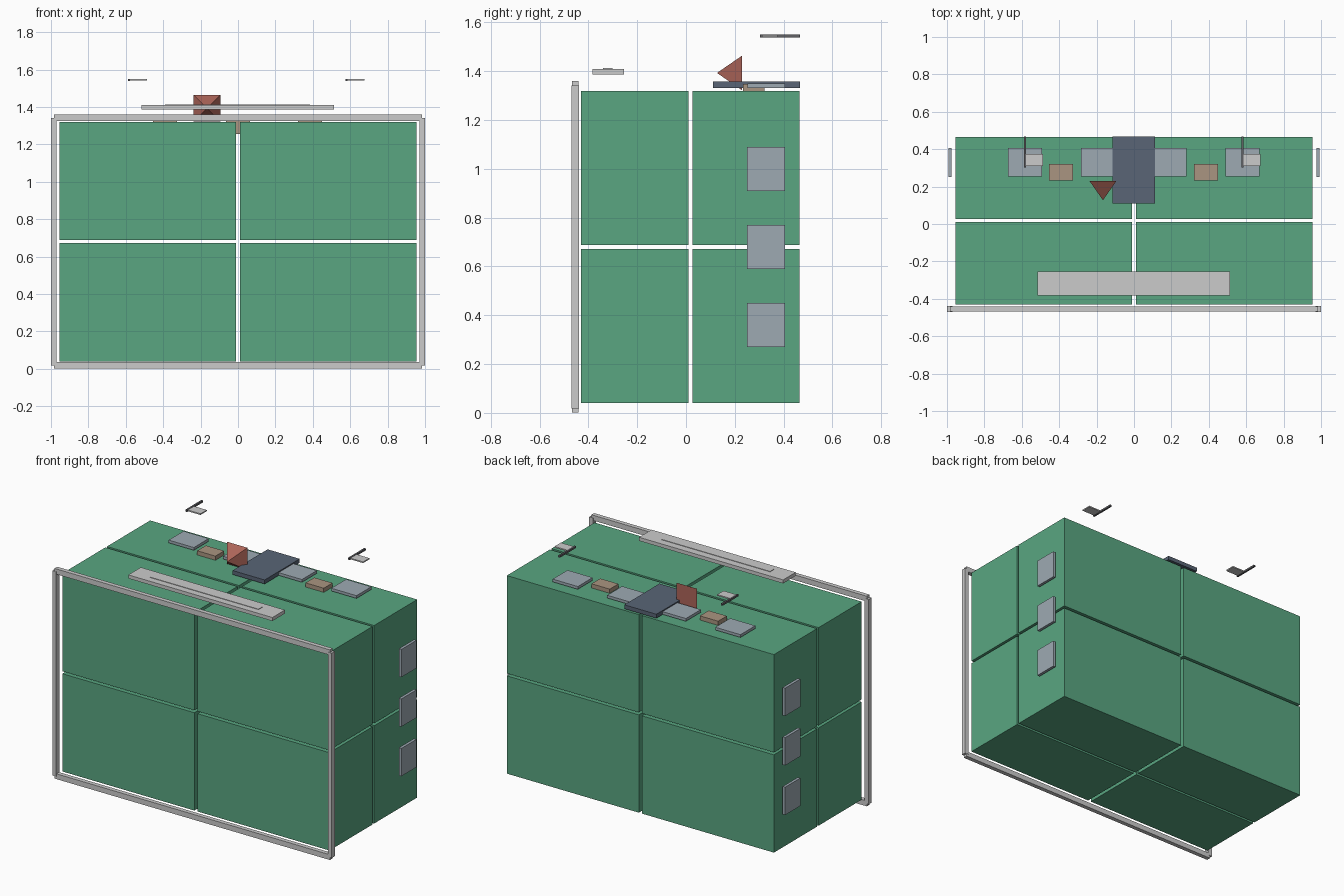
import bpy, bmesh

if "Cube" in bpy.data.objects:
    bpy.data.objects.remove(bpy.data.objects["Cube"])


def material(name, rgb):
    m = bpy.data.materials.new(name)
    m.diffuse_color = (*rgb, 1)
    m.use_nodes = True
    m.node_tree.nodes["Principled BSDF"].inputs["Base Color"].default_value = m.diffuse_color
    return m


GREEN = material("green", (0.10, 0.38, 0.22))
BLUE_GREY = material("blue_grey", (0.34, 0.40, 0.45))
SLATE = material("slate", (0.10, 0.13, 0.18))
TAN = material("tan", (0.40, 0.30, 0.22))
RED = material("red", (0.42, 0.13, 0.10))
DARK = material("dark_grey", (0.12, 0.12, 0.13))


def finish(name, bm, mat):
    bmesh.ops.recalc_face_normals(bm, faces=bm.faces)
    me = bpy.data.meshes.new(name)
    bm.to_mesh(me)
    bm.free()
    ob = bpy.data.objects.new(name, me)
    bpy.context.collection.objects.link(ob)
    if mat:
        me.materials.append(mat)
    return ob


def box(name, x, y, z, mat=None):
    """Box from (min, max) ranges on each axis."""
    bm = bmesh.new()
    bmesh.ops.create_cube(bm, size=1)
    for v in bm.verts:
        v.co = [r[0] if c < 0 else r[1] for c, r in zip(v.co, (x, y, z))]
    return finish(name, bm, mat)


def around(c, half):
    return (c - half, c + half)


# Eight body blocks separated by thin gaps
for x in ((-0.955, -0.011), (0.011, 0.955)):
    for y in ((-0.43, 0.01), (0.026, 0.466)):
        for z in ((0.04, 0.672), (0.688, 1.32)):
            box("body_block", x, y, z, GREEN)

# Front frame: uprights end at the middle of the rails
FRAME_Y = (-0.47, -0.438)
for s in (-1, 1):
    box("frame_upright", around(s * 0.985, 0.014), FRAME_Y, (0.018, 1.342))
for z in (0.018, 1.342):
    box("frame_rail", (-0.985, 0.985), (-0.468, -0.44), around(z, 0.017))

# Side panels
for s in (-1, 1):
    for z in (0.36, 0.68, 1.0):
        box("side_panel", around(s * 0.984, 0.009), (0.25, 0.405),
            around(z, 0.09), BLUE_GREY)

# Panels along the top
for x in (-0.583, -0.193, 0.19, 0.58):
    box("top_panel", around(x, 0.09), (0.253, 0.405), (1.332, 1.35), BLUE_GREY)

# Tan blocks let into the top
for x in (-0.39, 0, 0.385):
    box("top_block", around(x, 0.065), (0.233, 0.322), (1.255, 1.347), TAN)

# Dark central slab
box("top_slab", (-0.116, 0.113), (0.11, 0.468), (1.331, 1.357), SLATE)

# Floating bar over the front edge with a low strip
box("front_bar", (-0.516, 0.514), (-0.383, -0.255), (1.387, 1.41))
box("bar_strip", (-0.39, 0.385), (-0.34, -0.302), (1.405, 1.413))

# Red pyramid with its tip pointing forward
bm = bmesh.new()
base = [bm.verts.new((-0.166 + 0.072 * a, 0.23, 1.393 + 0.071 * b))
        for a, b in ((-1, -1), (1, -1), (1, 1), (-1, 1))]
tip = bm.verts.new((-0.166, 0.127, 1.393))
bm.faces.new(base)
for i in range(4):
    bm.faces.new((base[i], base[(i + 1) % 4], tip))
finish("pointer", bm, RED)

# Two small floating flags
for x in (-0.583, 0.58):
    box("flag_rod", around(x, 0.006), (0.303, 0.468), (1.538, 1.55), DARK)
    box("flag_plate", (x, x + 0.097), (0.311, 0.375), (1.54, 1.548))
